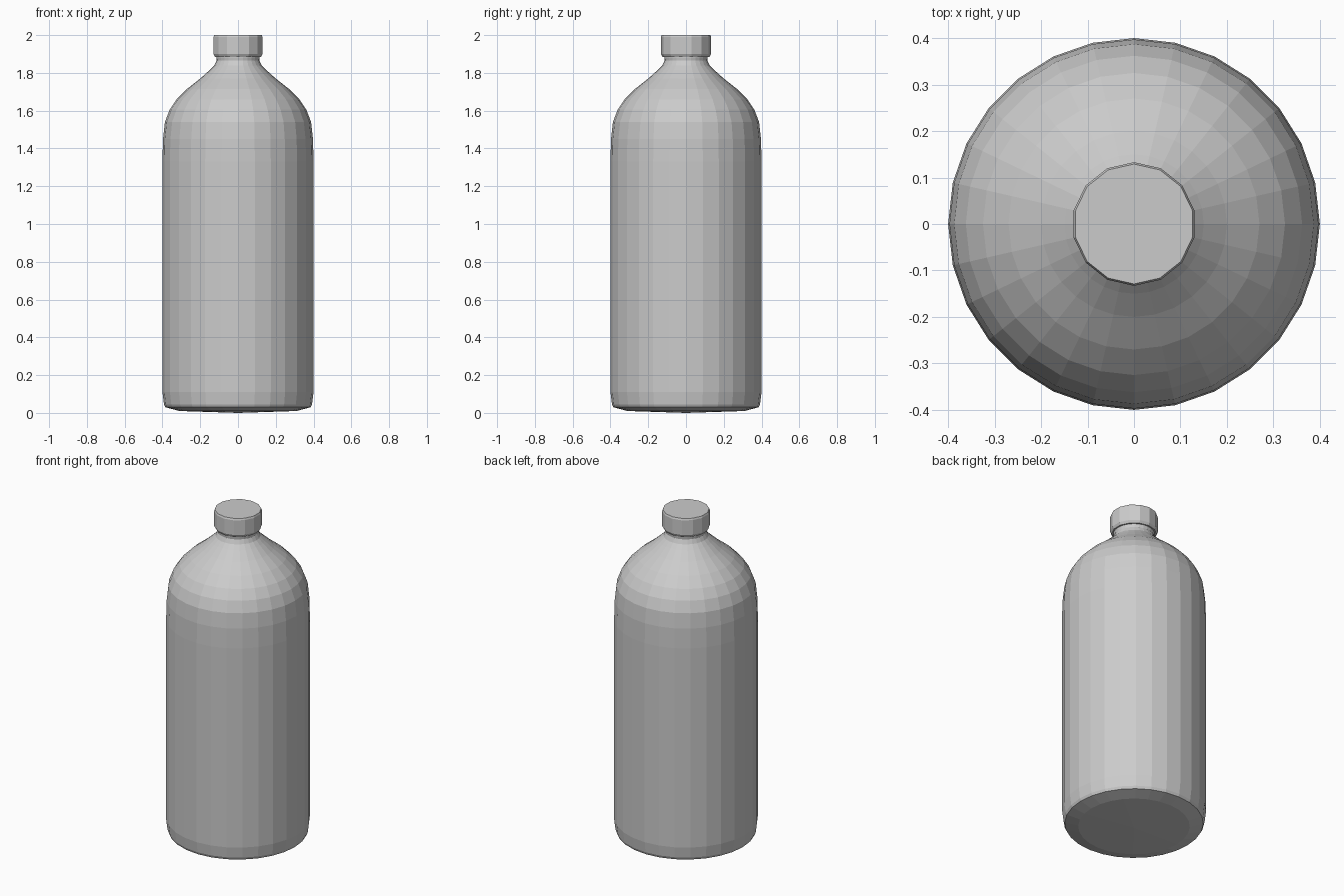
import bpy, bmesh
from math import cos, sin, tau

if "Cube" in bpy.data.objects:
    bpy.data.objects.remove(bpy.data.objects["Cube"])


def lathe(name, profile, sides, turn=0.0):
    """Revolve (radius, height) points around z; radius 0 makes a pole."""
    bm = bmesh.new()
    rings = []
    for r, z in profile:
        if r == 0:
            rings.append([bm.verts.new((0, 0, z))] * sides)
        else:
            rings.append([bm.verts.new((r * cos(tau * i / sides + turn),
                                        r * sin(tau * i / sides + turn), z))
                          for i in range(sides)])
    for low, high in zip(rings, rings[1:]):
        for i in range(sides):
            j = (i + 1) % sides
            quad = [low[i], low[j], high[j], high[i]]
            bm.faces.new(list(dict.fromkeys(quad)))
    bmesh.ops.recalc_face_normals(bm, faces=bm.faces)
    mesh = bpy.data.meshes.new(name)
    bm.to_mesh(mesh)
    bm.free()
    obj = bpy.data.objects.new(name, mesh)
    bpy.context.collection.objects.link(obj)
    return obj


# Bottle body: shallow base, straight wall, rounded shoulder, pinched neck
lathe("bottle_body", [
    (0, 0.0), (0.31, 0.01), (0.385, 0.03), (0.392, 0.045), (0.40, 0.11),
    (0.40, 1.33), (0.397, 1.45), (0.387, 1.54), (0.362, 1.605),
    (0.325, 1.66), (0.27, 1.715), (0.20, 1.77), (0.15, 1.815),
    (0.125, 1.84), (0.113, 1.865), (0.115, 1.88), (0.115, 1.895),
    (0, 1.895)], 28)

# Screw cap: faceted disc with small edge chamfers
lathe("cap", [
    (0, 1.885), (0.125, 1.885), (0.133, 1.90), (0.133, 1.99),
    (0.129, 2.0), (0, 2.0)], 14, tau / 28)
